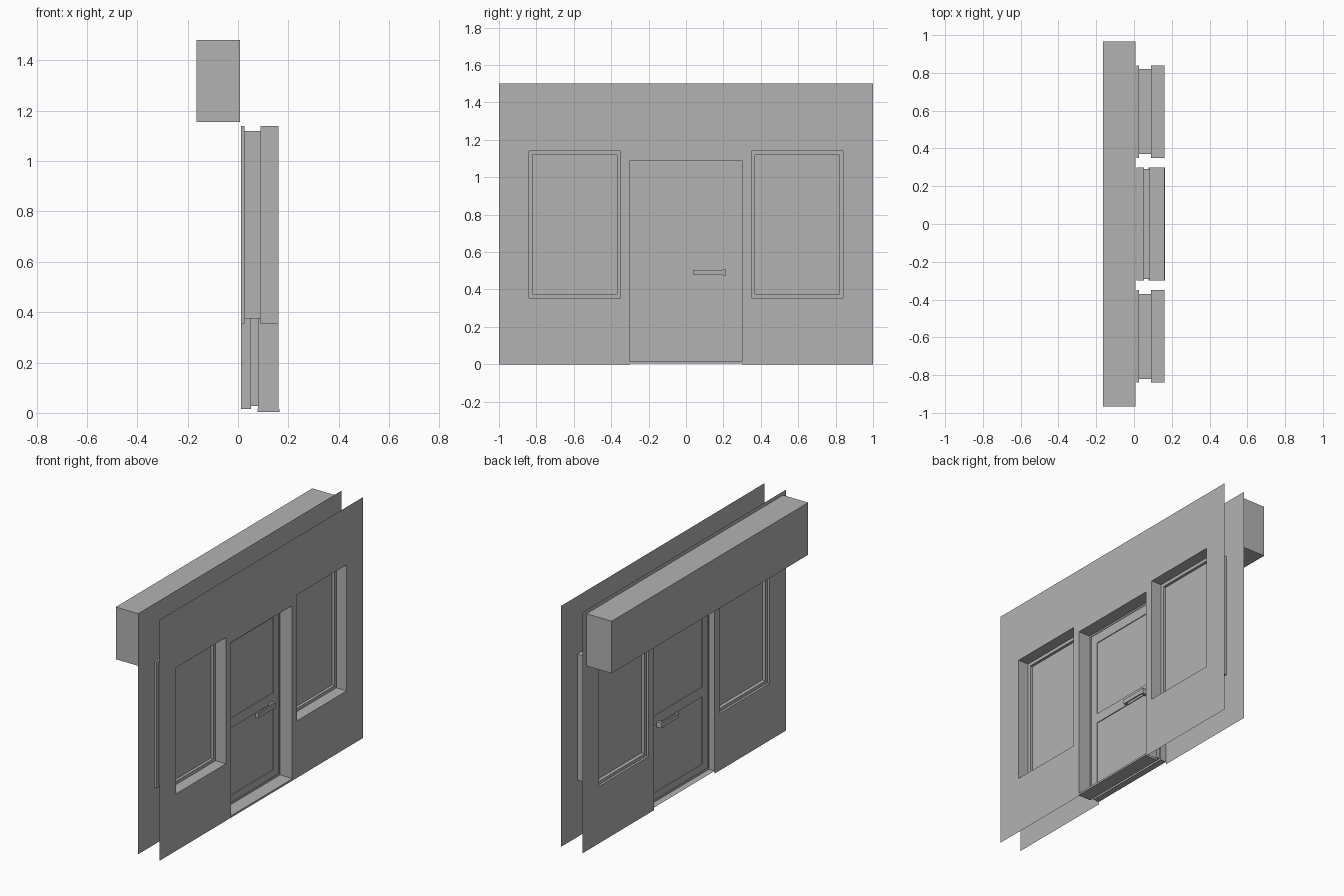
import bpy, bmesh

cube = bpy.data.objects.get("Cube")
if cube:
    bpy.data.objects.remove(cube, do_unlink=True)

grey = bpy.data.materials.new("plain_grey")
grey.use_nodes = True
tone = (0.45, 0.45, 0.45, 1)
grey.diffuse_color = tone
grey.node_tree.nodes["Principled BSDF"].inputs["Base Color"].default_value = tone

OUTER, INNER = 0.161, 0.012      # the two wall skins
WIN_Y, WIN_HALF, WIN_LOW, WIN_TOP = 0.595, 0.245, 0.355, 1.14
DOOR_HALF, DOOR_TOP = 0.3, 1.09


def finish(name, bm):
    mesh = bpy.data.meshes.new(name)
    bm.to_mesh(mesh)
    bm.free()
    mesh.materials.append(grey)
    obj = bpy.data.objects.new(name, mesh)
    bpy.context.collection.objects.link(obj)
    return obj


def box(name, x, y, z):
    bm = bmesh.new()
    bmesh.ops.create_cube(bm, size=1)
    for v in bm.verts:
        v.co = [r[0] if c < 0 else r[1] for c, r in zip(v.co, (x, y, z))]
    return finish(name, bm)


def wall(name, x):
    """Flat skin with two window holes and a doorway down to the floor."""
    bm = bmesh.new()
    edge = [DOOR_HALF, WIN_Y - WIN_HALF, WIN_Y + WIN_HALF, 1]
    ys = [-e for e in reversed(edge)] + edge
    zs = [0, WIN_LOW, DOOR_TOP, WIN_TOP, 1.5]
    grid = [[bm.verts.new((x, y, z)) for z in zs] for y in ys]
    for i in range(len(ys) - 1):
        for j in range(len(zs) - 1):
            cy, cz = abs(ys[i] + ys[i + 1]) / 2, (zs[j] + zs[j + 1]) / 2
            in_door = cy < DOOR_HALF and cz < DOOR_TOP
            in_window = abs(cy - WIN_Y) < WIN_HALF and WIN_LOW < cz < WIN_TOP
            if not (in_door or in_window):
                bm.faces.new((grid[i][j], grid[i + 1][j],
                              grid[i + 1][j + 1], grid[i][j + 1]))
    bmesh.ops.dissolve_limit(bm, angle_limit=0.01, verts=bm.verts, edges=bm.edges)
    return finish(name, bm)


def reveal(name, cy, steps):
    """Stepped rectangular lining; each step is x, half width, low z, high z."""
    bm = bmesh.new()
    rings = [[bm.verts.new((x, cy + s * h, z)) for s, z in
              ((-1, lo), (1, lo), (1, hi), (-1, hi))] for x, h, lo, hi in steps]
    for a, b in zip(rings, rings[1:]):
        for k in range(4):
            n = (k + 1) % 4
            bm.faces.new((a[k], a[n], b[n], b[k]))
    return finish(name, bm)


def handle(name, base, reach):
    """Lever rail with a return to the door at each end."""
    low, high = 0.478, 0.505
    near, far = sorted((base + reach * 0.75, base + reach))
    root, tip = sorted((base, base + reach))
    box(name + "_grip", (near, far), (0.04, 0.21), (low, high))
    box(name + "_post", (root, tip), (0.195, 0.213), (low - 0.003, high + 0.003))
    box(name + "_tip", sorted((base + reach * 0.45, base + reach)),
        (0.04, 0.055), (low, high))


# Wall skins and shutter box
wall("outer_wall", OUTER)
wall("inner_wall", INNER)
box("shutter_box", (-0.165, 0.008), (-0.967, 0.967), (1.155, 1.48))

# Windows
rim = 0.02
for side, name in ((1, "left"), (-1, "right")):
    full = (WIN_HALF, WIN_LOW, WIN_TOP)
    small = (WIN_HALF - rim, WIN_LOW + rim, WIN_TOP - rim)
    reveal(name + "_window_reveal", side * WIN_Y,
           [(OUTER, *full), (0.09, *full), (0.09, *small),
            (0.026, *small), (0.026, *full), (INNER, *full)])
    cy = side * WIN_Y
    box(name + "_window_pane", (0.048, 0.073),
        (cy - small[0], cy + small[0]), small[1:])

# Door lining and sill
full = (DOOR_HALF, 0.016, DOOR_TOP)
small = (DOOR_HALF - 0.01, 0.028, DOOR_TOP - 0.01)
reveal("door_reveal", 0, [(OUTER, *full), (0.08, *full), (0.08, *small),
                          (0.052, *small), (0.052, *full), (INNER, *full)])
box("door_sill", (0.077, 0.165), (-DOOR_HALF, DOOR_HALF), (0.003, 0.015))

# Door leaf: thin panel held by stiles and rails
leaf = (0.055, 0.077)
half, stile = small[0], 0.24
box("door_panel", (0.06, 0.072), (-half, half), small[1:])
for side, name in ((1, "left"), (-1, "right")):
    box(name + "_stile", leaf, sorted((side * stile, side * half)), small[1:])
for name, low, high in (("bottom", small[1], 0.07), ("middle", 0.49, 0.55),
                        ("top", 1.02, small[2])):
    box(name + "_rail", leaf, (-stile, stile), (low, high))

# Handles on both faces
handle("outer_handle", leaf[1], 0.036)
handle("inner_handle", leaf[0], -0.036)
